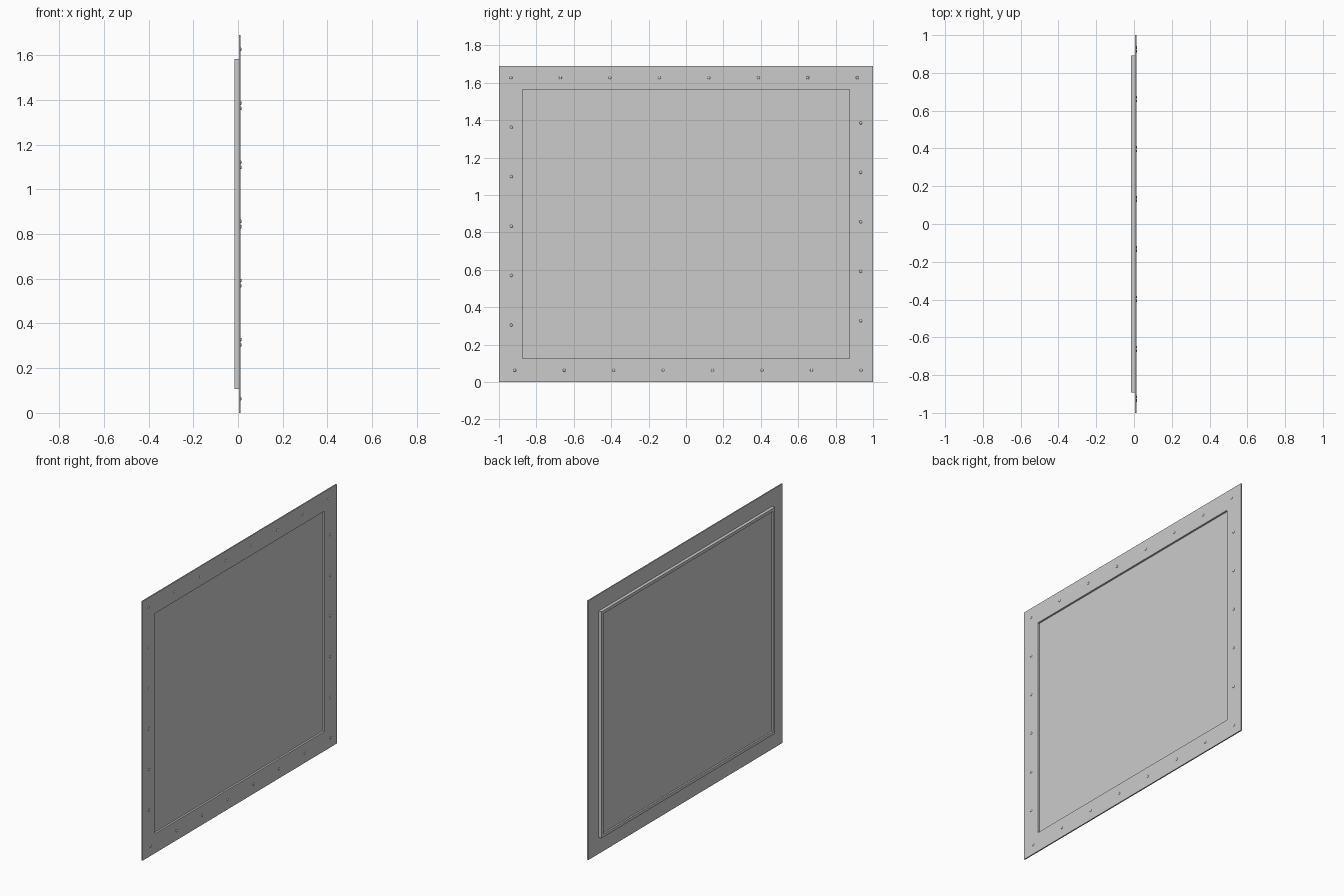
import bpy, bmesh
from mathutils import Matrix

if "Cube" in bpy.data.objects:
    bpy.data.objects.remove(bpy.data.objects["Cube"])

W, H = 1.0, 1.69           # half width, full height
ZC = H / 2


def mesh_object(name, bm):
    bmesh.ops.recalc_face_normals(bm, faces=bm.faces)
    mesh = bpy.data.meshes.new(name)
    bm.to_mesh(mesh)
    bm.free()
    ob = bpy.data.objects.new(name, mesh)
    bpy.context.collection.objects.link(ob)
    return ob


def frame(name, x0, x1, outer, inner):
    """Rectangular ring in the YZ plane; outer/inner are (half y, half z)."""
    bm = bmesh.new()
    loops = []
    for x, (hy, hz) in ((x0, outer), (x1, outer), (x1, inner), (x0, inner)):
        loops.append([bm.verts.new((x, sy * hy, ZC + sz * hz))
                      for sy, sz in ((-1, -1), (1, -1), (1, 1), (-1, 1))])
    for a, b in zip(loops, loops[1:] + loops[:1]):
        for i in range(4):
            j = (i + 1) % 4
            bm.faces.new((a[i], a[j], b[j], b[i]))
    return mesh_object(name, bm)


opening = (0.873, 0.718)

# Flat mounting flange and the raised rim behind it
frame("mounting_flange", 0.004, 0.012, (W, ZC), opening)
frame("rear_rim", -0.0165, 0.004, (0.893, 0.738), opening)

# Thin pane set inside the rim
bm = bmesh.new()
bmesh.ops.create_cube(bm, size=1, matrix=Matrix.Translation((-0.003, 0, ZC)) @
                      Matrix.Diagonal((0.006, 2 * opening[0], 2 * opening[1], 1)))
mesh_object("pane", bm)

# Rivets run around the flange in a pinwheel: half the run, then turned 180 degrees
STEP = 0.2645
half = [(-0.936 + STEP * k, 1.627) for k in range(8)]
half += [(-0.934, 1.627 - STEP * k) for k in range(1, 6)]
points = half + [(-y, H - z) for y, z in half]

bm = bmesh.new()
for y, z in points:
    # Domed head, flattened along x
    m = Matrix.Translation((0.012, y, z)) @ Matrix.Diagonal((0.0045, 0.008, 0.008, 1)) \
        @ Matrix.Rotation(1.570796, 4, 'Y')
    bmesh.ops.create_uvsphere(bm, u_segments=12, v_segments=8, radius=1, matrix=m)
bmesh.ops.delete(bm, geom=[v for v in bm.verts if v.co.x < 0.0119], context='VERTS')
for f in bm.faces:
    f.smooth = True
mesh_object("flange_rivets", bm)
